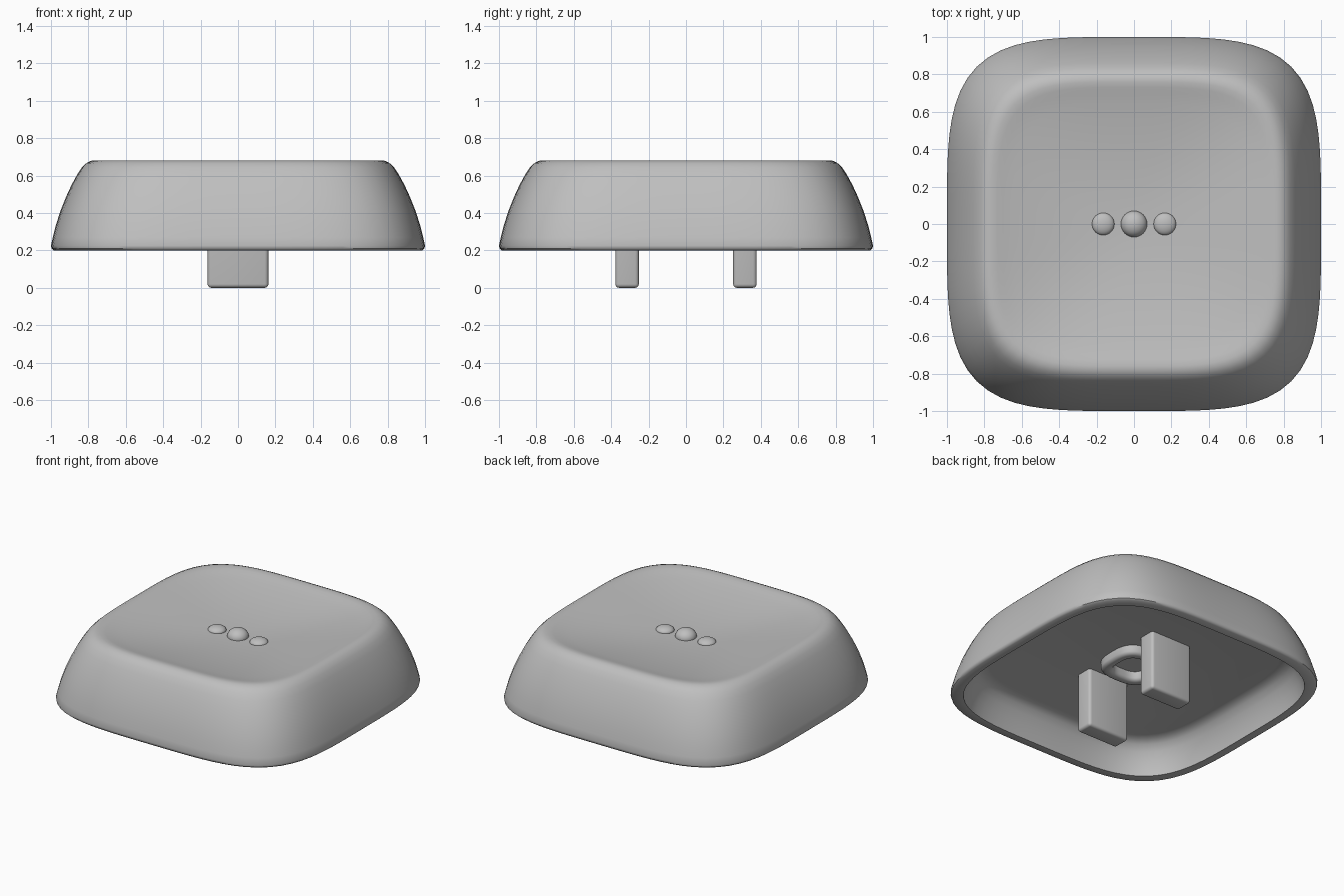
import bpy, bmesh, math

cube = bpy.data.objects.get("Cube")
if cube:
    bpy.data.objects.remove(cube, do_unlink=True)

# Single light grey plastic
grey = bpy.data.materials.new("light_grey_plastic")
grey.use_nodes = True
COLOUR = (0.52, 0.52, 0.52, 1)
grey.diffuse_color = COLOUR
grey.node_tree.nodes["Principled BSDF"].inputs["Base Color"].default_value = COLOUR

SIDES = 96


def finish(name, bm, angle=40):
    """Turn a bmesh into a smooth shaded object."""
    bmesh.ops.recalc_face_normals(bm, faces=bm.faces)
    mesh = bpy.data.meshes.new(name)
    bm.to_mesh(mesh)
    bm.free()
    mesh.materials.append(grey)
    obj = bpy.data.objects.new(name, mesh)
    bpy.context.collection.objects.link(obj)
    bpy.ops.object.select_all(action='DESELECT')
    obj.select_set(True)
    bpy.context.view_layer.objects.active = obj
    bpy.ops.object.shade_smooth_by_angle(angle=math.radians(angle))
    return obj


def squircle(bm, size, z, power):
    """Ring of vertices on a rounded square."""
    ring = []
    for i in range(SIDES):
        a = 2 * math.pi * i / SIDES
        c, s = math.cos(a), math.sin(a)
        r = size / (abs(c) ** power + abs(s) ** power) ** (1 / power)
        ring.append(bm.verts.new((r * c, r * s, z)))
    return ring


def loft(name, profile, closed=False):
    """Skin rounded-square rings given as (half size, height, power)."""
    bm = bmesh.new()
    rings = [squircle(bm, *p) for p in profile]
    pairs = list(zip(rings, rings[1:]))
    if closed:
        pairs.append((rings[-1], rings[0]))
    else:
        bm.faces.new(rings[0])
        bm.faces.new(rings[-1])
    for a, b in pairs:
        for i in range(SIDES):
            j = (i + 1) % SIDES
            bm.faces.new((a[i], a[j], b[j], b[i]))
    return finish(name, bm)


# Cap shell: dished top, rounded ridge, curved skirt, hollow underside
dish = []
for k in range(1, 13):
    t = k / 12
    dish.append((0.7 * t, 0.595 + 0.073 * t * t, 2 + 2 * t))
skirt = [(0.73, 0.676), (0.76, 0.681), (0.785, 0.679), (0.81, 0.667),
         (0.835, 0.643), (0.86, 0.605), (0.89, 0.55), (0.92, 0.485),
         (0.95, 0.41), (0.975, 0.33), (0.99, 0.27), (1.0, 0.225),
         (0.997, 0.21), (0.985, 0.2)]
hollow = [(0.93, 0.2), (0.925, 0.23), (0.91, 0.29), (0.885, 0.35),
          (0.86, 0.39), (0.83, 0.412), (0.79, 0.42)]
loft("cap_shell", dish + [(s, z, 4) for s, z in skirt + hollow])

# Raised ring under the ceiling
tube = [(0.19, 0.43), (0.19, 0.375), (0.18, 0.36), (0.165, 0.355),
        (0.145, 0.355), (0.13, 0.36), (0.12, 0.375), (0.12, 0.43)]
loft("underside_ring", [(s, z, 3) for s, z in tube], closed=True)

# Two rounded stem legs
for side, y in (("front", -0.315), ("back", 0.315)):
    bm = bmesh.new()
    bmesh.ops.create_cube(bm, size=1)
    for v in bm.verts:
        v.co = (v.co.x * 0.325, v.co.y * 0.126 + y, (v.co.z + 0.5) * 0.45)
    edges = [e for e in bm.edges if min(v.co.z for v in e.verts) < 0.01]
    bmesh.ops.bevel(bm, geom=edges, offset=0.02, segments=4, profile=0.5,
                    affect='EDGES')
    finish("stem_leg_" + side, bm)

# Three raised dots in the dish
for name, x, radius, rise in (("dot_right", -0.165, 0.06, 0.03),
                              ("dot_middle", 0, 0.07, 0.055),
                              ("dot_left", 0.165, 0.06, 0.03)):
    bm = bmesh.new()
    bmesh.ops.create_uvsphere(bm, u_segments=32, v_segments=20, radius=1)
    for v in bm.verts:
        v.co = (v.co.x * radius + x, v.co.y * radius, v.co.z * rise + 0.598)
    finish(name, bm)
